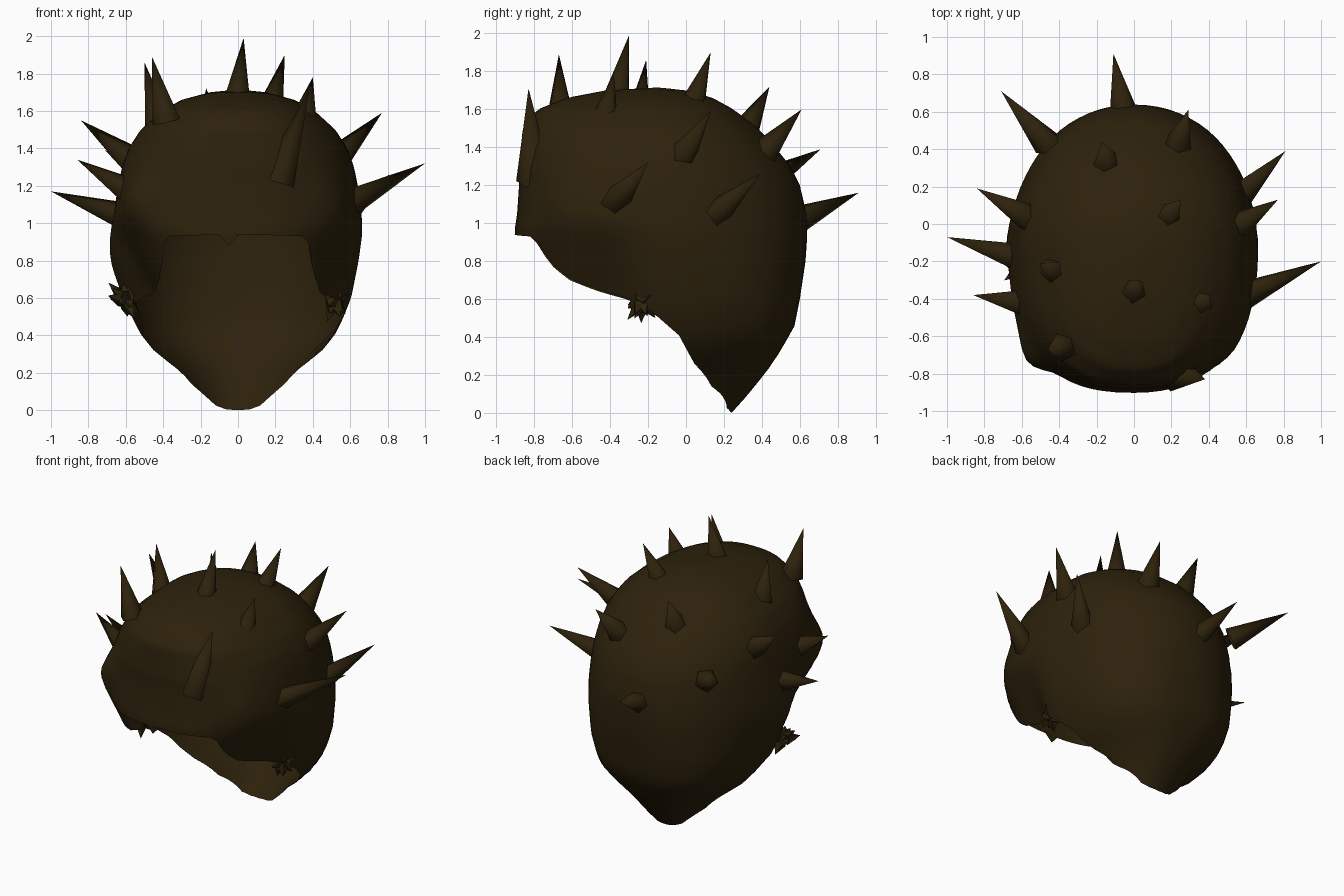
import bpy, bmesh, math, random
from mathutils import Vector

if "Cube" in bpy.data.objects:
    bpy.data.objects.remove(bpy.data.objects["Cube"])

random.seed(4)
brown = bpy.data.materials.new("dark brown")
brown.diffuse_color = (0.026, 0.0155, 0.0035, 1)
brown.use_nodes = True
brown.node_tree.nodes["Principled BSDF"].inputs["Base Color"].default_value = brown.diffuse_color


def lerp(table, v):
    """Interpolate rows of (key, value, ...) sorted by key."""
    if v <= table[0][0]:
        return table[0][1:]
    for a, b in zip(table, table[1:]):
        if v <= b[0]:
            t = (v - a[0]) / (b[0] - a[0])
            return tuple(p + (q - p) * t for p, q in zip(a[1:], b[1:]))
    return table[-1][1:]


def finish(bm, name, smooth):
    bmesh.ops.recalc_face_normals(bm, faces=bm.faces)
    me = bpy.data.meshes.new(name)
    bm.to_mesh(me)
    bm.free()
    me.materials.append(brown)
    ob = bpy.data.objects.new(name, me)
    bpy.context.collection.objects.link(ob)
    for p in me.polygons:
        p.use_smooth = smooth
    return ob


# Shell sections: height, half width, front depth, back depth (about y = YC)
YC = -0.15
SECTIONS = [
    (0.00, 0.20, 0.60, 0.39), (0.10, 0.255, 0.62, 0.48), (0.20, 0.32, 0.64, 0.56),
    (0.28, 0.41, 0.66, 0.62), (0.35, 0.49, 0.67, 0.66), (0.45, 0.545, 0.68, 0.72),
    (0.60, 0.605, 0.70, 0.75), (0.80, 0.645, 0.72, 0.78), (0.95, 0.665, 0.755, 0.79),
    (1.05, 0.66, 0.74, 0.785), (1.20, 0.64, 0.73, 0.75),
    (1.30, 0.62, 0.73, 0.70), (1.40, 0.585, 0.72, 0.62), (1.50, 0.52, 0.71, 0.53),
    (1.60, 0.41, 0.63, 0.40), (1.66, 0.30, 0.48, 0.29), (1.70, 0.15, 0.27, 0.16),
    (1.715, 0.0, 0.0, 0.0)]
# Lower rim height by angle from the front
RIM = [(0, 0.94), (30, 0.93), (36, 0.89), (42, 0.79), (55, 0.70), (70, 0.64), (84, 0.59),
       (92, 0.48), (97, 0.36), (105, 0.26), (120, 0.14), (150, 0.025), (165, 0.005), (180, 0.0)]
COLS, ROWS, TOP = 72, 34, 1.715


def shell_point(ang, z):
    w, f, b = lerp(SECTIONS, z)
    s, c = math.sin(ang), math.cos(ang)
    left = s < 0
    if c > 0:
        e = 0.77 if left else 0.85
    else:
        # the back corners are squarer low down, above the nape
        e = lerp([(0.25, 0.85), (0.4, 0.74), (0.6, 0.80), (1.0, 0.98)], z)[0]
    x = w * math.copysign(abs(s) ** e, s)
    y = YC - (f if c > 0 else b) * math.copysign(abs(c) ** e, c)
    if c > 0:
        # temples pinch inward below the brow, brow corners bulge
        x *= 1 - 0.27 * min(1, c * 3.5) * min(1, max(0, (1.02 - z) / 0.4))
        k = (0.09 if left else 0.03) * math.exp(-((z - 1.13) / 0.13) ** 2)
        k *= math.exp(-((abs(s) - 0.75) / 0.15) ** 2)
        x *= 1 + k
        y -= k * 0.6
    if left:
        # fuller left side above the ear
        x += 0.035 * s * math.exp(-((z - 0.8) / 0.18) ** 2) * math.exp(-((y + 0.15) / 0.25) ** 2)
    return Vector((x, y, z))


bm = bmesh.new()
pole = bm.verts.new((0, YC, TOP))
rings = []
for r in range(1, ROWS + 1):
    ring = []
    for i in range(COLS):
        ang = 2 * math.pi * i / COLS
        deg = math.degrees(ang)
        rim = lerp(RIM, min(deg, 360 - deg))[0]
        z = TOP - (TOP - rim) * (r / ROWS) ** 1.6
        ring.append(bm.verts.new(shell_point(ang, z)))
    rings.append(ring)
for i in range(COLS):
    j = (i + 1) % COLS
    bm.faces.new((pole, rings[0][i], rings[0][j]))
    for a, b in zip(rings, rings[1:]):
        bm.faces.new((a[i], b[i], b[j], a[j]))
finish(bm, "hair_shell", True)


def spike(bm, base, tip, radius, sides, sink=0.05):
    base, tip = Vector(base), Vector(tip)
    d = (tip - base).normalized()
    base = base - d * sink
    u = d.orthogonal().normalized()
    v = d.cross(u)
    ring = []
    for i in range(sides):
        a = 2 * math.pi * i / sides
        ring.append(bm.verts.new(base + (u * math.cos(a) + v * math.sin(a)) * radius))
    top = bm.verts.new(tip)
    for i in range(sides):
        bm.faces.new((ring[i], ring[(i + 1) % sides], top))


# Spikes: base, tip
SPIKES = [
    ((.23, -.80, 1.27), (.38, -.83, 1.71)), ((-.39, -.66, 1.59), (-.46, -.67, 1.89)),
    ((0, -.36, 1.68), (.03, -.30, 1.99)), ((-.43, -.25, 1.55), (-.50, -.21, 1.86)),
    ((.18, .04, 1.63), (.25, .13, 1.90)), ((.24, .45, 1.41), (.29, .61, 1.60)),
    ((-.15, .34, 1.53), (-.17, .44, 1.72)), ((.59, .18, 1.07), (.81, .39, 1.26)),
    ((.57, 0, 1.38), (.77, .13, 1.59)), ((.63, -.36, 1.13), (1.0, -.20, 1.32)),
    ((-.60, .05, 1.36), (-.84, .19, 1.55)), ((-.66, -.17, 1.05), (-1.0, -.07, 1.17)),
    ((-.62, -.42, 1.19), (-.86, -.38, 1.34)), ((-.49, .46, 1.24), (-.71, .71, 1.39)),
    ((-.06, .63, 1.04), (-.11, .91, 1.16)), ((.36, -.42, 1.58), (.40, -.38, 1.78))]
bm = bmesh.new()
for n, (base, tip) in enumerate(SPIKES):
    spike(bm, base, tip, 0.10 if n == 0 else 0.08, 5)
finish(bm, "spikes", True)

# Ragged tufts in front of each ear
for side, name, cx in ((-1, "left_ear_tuft", -0.60), (1, "right_ear_tuft", 0.51)):
    bm = bmesh.new()
    for n in range(16):
        d = Vector((side * random.uniform(-0.5, 0.8), random.uniform(-0.6, 0.6),
                    random.uniform(-1, 0.9))).normalized()
        c = Vector((cx, -0.23, 0.59))
        spike(bm, c + d * 0.03, c + d * random.uniform(0.08, 0.14), 0.045, 4, 0)
    finish(bm, name, False)

# Small notch of hair hanging from the middle of the brim
bm = bmesh.new()
bm.faces.new([bm.verts.new(p) for p in
              ((-0.11, -0.895, 0.945), (0.01, -0.895, 0.945), (-0.05, -0.89, 0.88))])
finish(bm, "brim_point", False)
